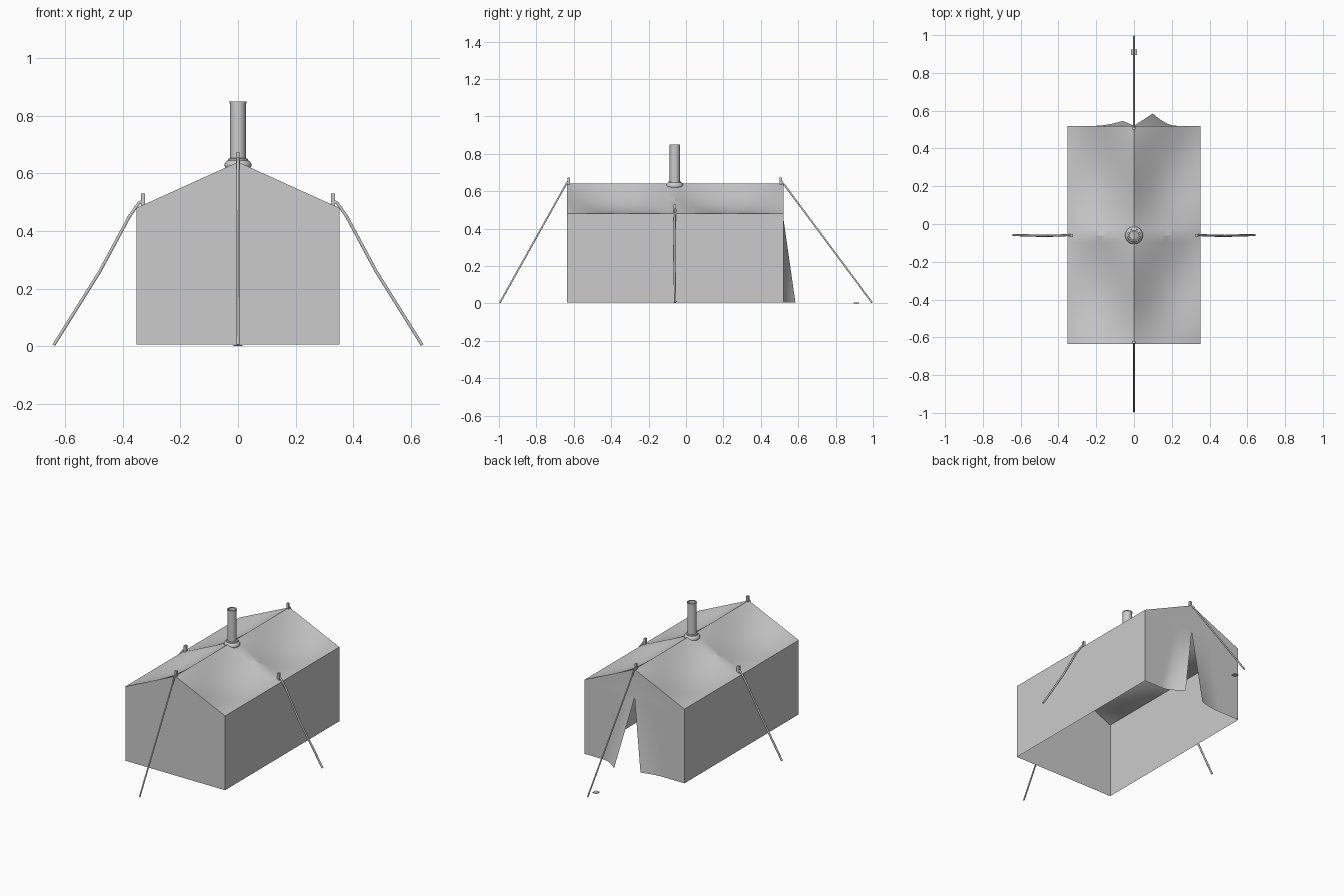
import bpy, bmesh, math

if "Cube" in bpy.data.objects:
    bpy.data.objects.remove(bpy.data.objects["Cube"])

HX, Y0, Y1, YM = 0.353, -0.635, 0.52, -0.06
ZB, ZE, ZR, ZD = 0.005, 0.48, 0.64, 0.46   # ground, eave, ridge, door apex


def finish(name, bm, angle=30):
    bmesh.ops.remove_doubles(bm, verts=bm.verts, dist=0.0005)
    me = bpy.data.meshes.new(name)
    bm.to_mesh(me)
    bm.free()
    ob = bpy.data.objects.new(name, me)
    bpy.context.collection.objects.link(ob)
    bpy.ops.object.select_all(action='DESELECT')
    ob.select_set(True)
    bpy.context.view_layer.objects.active = ob
    bpy.ops.object.shade_smooth_by_angle(angle=math.radians(angle))
    return ob


def grid(bm, f, nu, nv, flip=False):
    vs = [[bm.verts.new(f(i / nu, j / nv)) for j in range(nv + 1)] for i in range(nu + 1)]
    for i in range(nu):
        for j in range(nv):
            q = [vs[i][j], vs[i + 1][j], vs[i + 1][j + 1], vs[i][j + 1]]
            bm.faces.new(q[::-1] if flip else q)


def poly(bm, pts):
    bm.faces.new([bm.verts.new(p) for p in pts])


# Roof: four sagging cloth panels
bm = bmesh.new()
for s in (-1, 1):
    for a, b in ((Y0, YM), (YM, Y1)):
        def panel(u, v):
            sag = 0.046 * math.sin(math.pi * u) * math.sin(math.pi * v)
            return (s * HX * u, a + (b - a) * v, ZR + (ZE - ZR) * u - sag)
        grid(bm, panel, 12, 16, s < 0)
finish("roof", bm, 25)

# Side walls and front gable, open at the bottom
bm = bmesh.new()
for s in (-1, 1):
    pts = [(s * HX, Y0, ZB), (s * HX, Y1, ZB), (s * HX, Y1, ZE), (s * HX, Y0, ZE)]
    poly(bm, pts if s > 0 else pts[::-1])
poly(bm, [(-HX, Y0, ZB), (HX, Y0, ZB), (HX, Y0, ZE), (0, Y0, ZR), (-HX, Y0, ZE)])
finish("walls", bm)

# Back gable with two door flaps pulled outward
bm = bmesh.new()
for s, tip, out, width in ((1, 0.10, 0.065, 0.12), (-1, 0.06, 0.026, 0.14)):
    def flap(u, v):
        k = 1 - v
        edge = tip * k
        x = edge + (HX - edge) * u
        fall = max(0, 1 - (x - edge) / width) ** 1.7
        return (s * x, Y1 + out * k * fall, ZB + (ZD - ZB) * v)
    grid(bm, flap, 16, 10, s > 0)
    pts = [(0, Y1, ZD), (0, Y1, ZR), (s * HX, Y1, ZE), (s * HX, Y1, ZD)]
    poly(bm, pts if s > 0 else pts[::-1])
finish("back_door_flaps", bm)


# Lathe helper for the stove pipe
def lathe(name, prof, n=24):
    bm = bmesh.new()
    def f(u, v):
        r, z = prof[round(v * (len(prof) - 1))]
        return (r * math.cos(2 * math.pi * u), YM + r * math.sin(2 * math.pi * u), z)
    grid(bm, f, n, len(prof) - 1)
    finish(name, bm, 40)


lathe("stove_pipe", [(0.027, 0.60), (0.027, 0.845), (0.029, 0.845), (0.029, 0.85),
                     (0.022, 0.85), (0.022, 0.62)])
lathe("pipe_collar", [(0.042, 0.617), (0.047, 0.625), (0.047, 0.633), (0.042, 0.641),
                      (0.035, 0.646), (0.034, 0.651), (0.027, 0.653)])


# Pole ends and the small ground plate
def box(name, c, size):
    bpy.ops.mesh.primitive_cube_add(size=1, location=c)
    ob = bpy.context.object
    ob.name = name
    ob.scale = size


box("front_pole_end", (0, -0.626, 0.65), (0.014, 0.014, 0.045))
box("back_pole_end", (0, 0.506, 0.65), (0.014, 0.014, 0.045))
for s in (-1, 1):
    box("side_pole_end", (s * 0.33, YM, 0.505), (0.015, 0.015, 0.05))
box("ground_plate", (0, 0.91, 0.002), (0.03, 0.03, 0.004))


# Guy ropes
def rope(name, pts, r):
    cu = bpy.data.curves.new(name, 'CURVE')
    cu.dimensions = '3D'
    cu.bevel_depth = r
    cu.bevel_resolution = 1
    cu.use_fill_caps = True
    sp = cu.splines.new('POLY')
    sp.points.add(len(pts) - 1)
    for p, c in zip(sp.points, pts):
        p.co = (*c, 1)
    bpy.context.collection.objects.link(bpy.data.objects.new(name, cu))


rope("front_rope", [(0, -0.628, 0.655), (0, -0.64, 0.64), (0, -0.995, 0.004)], 0.005)
rope("back_rope", [(0, 0.508, 0.655), (0, 0.525, 0.635), (0, 0.995, 0.004)], 0.005)
for s in (-1, 1):
    rope("side_rope", [(s * x, y, z) for x, y, z in (
        (0.33, -0.058, 0.505), (0.345, -0.058, 0.497), (0.378, -0.06, 0.45),
        (0.48, -0.063, 0.26), (0.56, -0.06, 0.132), (0.64, -0.058, 0.004))], 0.006)
